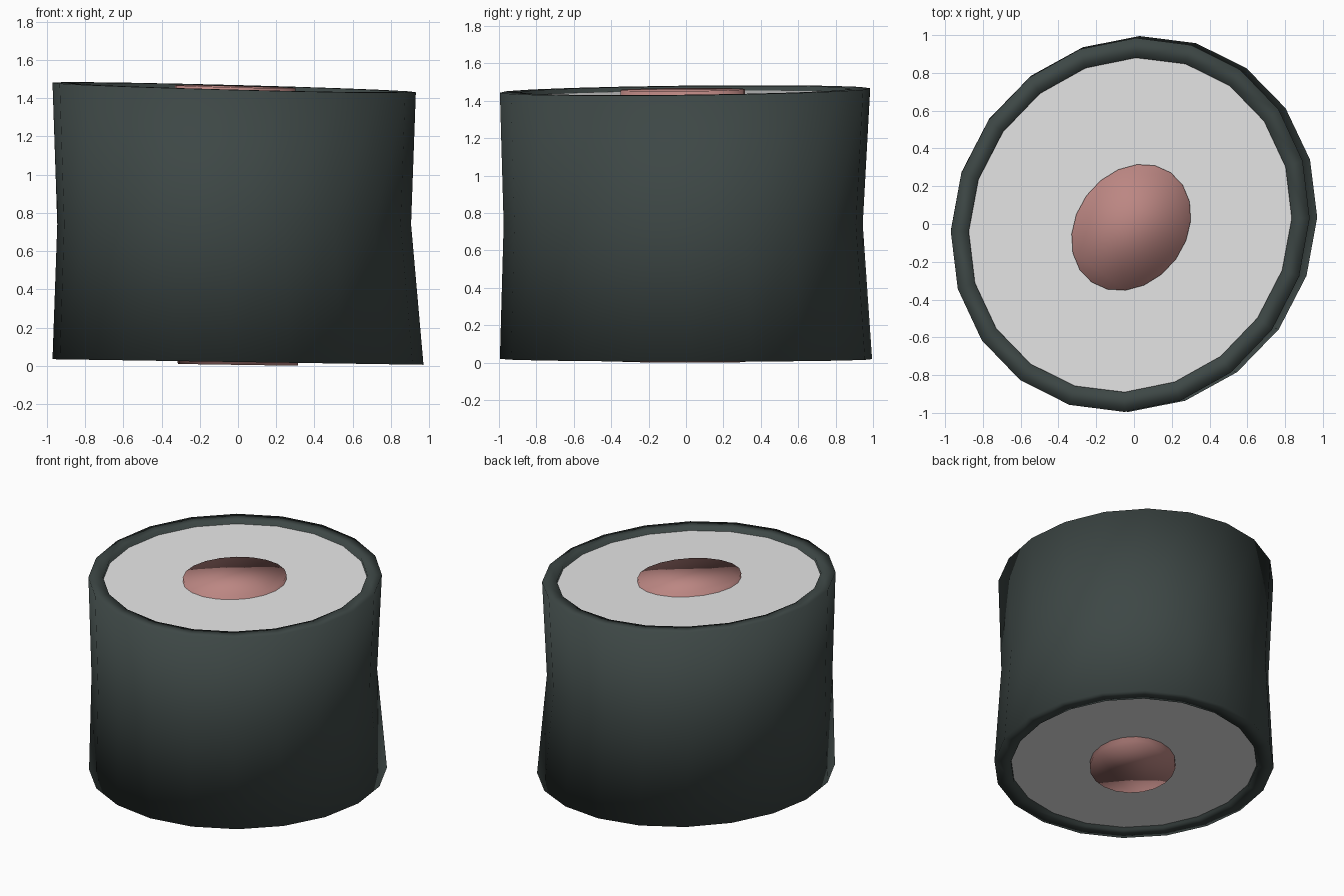
import bpy, bmesh, math

SIDES = 20

cube = bpy.data.objects.get("Cube")
if cube:
    bpy.data.objects.remove(cube, do_unlink=True)


def material(name, color):
    m = bpy.data.materials.new(name)
    m.use_nodes = True
    m.diffuse_color = (*color, 1)
    m.node_tree.nodes["Principled BSDF"].inputs["Base Color"].default_value = (*color, 1)
    return m


# Slanted cut planes of the two ends
def top(x, y):
    return 1.455 - 0.027 * x + 0.013 * y


def bottom(x, y):
    return 0.02 - 0.015 * x


def middle(x, y):
    return 0.74


def loft(name, mat, rings, capped, closed=False):
    """Join slightly skewed elliptical rings: (cx, cy, rx, ry, plane, offset)."""
    bm = bmesh.new()
    loops = []
    for cx, cy, rx, ry, plane, offset in rings:
        loop = []
        for i in range(SIDES):
            a = math.tau * i / SIDES
            x = cx + rx * math.cos(a) + 0.03 * math.sin(a)
            y = cy + ry * math.sin(a) + 0.035 * math.cos(a)
            loop.append(bm.verts.new((x, y, plane(x, y) + offset)))
        loops.append(loop)
    pairs = list(zip(loops, loops[1:]))
    if closed:
        pairs.append((loops[-1], loops[0]))
    for low, high in pairs:
        for i in range(SIDES):
            j = (i + 1) % SIDES
            bm.faces.new((low[i], low[j], high[j], high[i]))
    if capped:
        bm.faces.new(loops[0][::-1])
        bm.faces.new(loops[-1])
    bmesh.ops.recalc_face_normals(bm, faces=bm.faces)
    mesh = bpy.data.meshes.new(name)
    bm.to_mesh(mesh)
    bm.free()
    mesh.materials.append(mat)
    mesh.shade_smooth()
    obj = bpy.data.objects.new(name, mesh)
    bpy.context.collection.objects.link(obj)
    return obj


seaweed = material("dark seaweed green", (0.047, 0.063, 0.06))
white = material("rice white", (0.8, 0.8, 0.8))
pink = material("salmon pink", (0.5, 0.24, 0.225))

# Seaweed wrap: waisted outer wall, flat rims and inner wall
loft("seaweed_wrap", seaweed, [
    (0.0, 0.0, 0.855, 0.885, bottom, 0),
    (0.0, 0.0, 0.97, 0.995, bottom, 0),
    (-0.02, -0.015, 0.925, 0.96, middle, 0),
    (-0.02, -0.005, 0.95, 0.99, top, 0),
    (-0.02, -0.005, 0.855, 0.885, top, 0),
], capped=False, closed=True)

# Rice core, set slightly below the rims
rice = loft("rice_core", white, [
    (0.0, 0.0, 0.86, 0.89, bottom, 0.02),
    (-0.02, -0.005, 0.86, 0.89, top, -0.025),
], capped=True)
bpy.context.view_layer.objects.active = rice
rice.select_set(True)
bpy.ops.object.shade_smooth_by_angle(angle=math.radians(40))
rice.select_set(False)

# Round filling, standing slightly proud of the rice at both ends
loft("filling", pink, [
    (0.0, -0.015, 0.315, 0.333, bottom, -0.015),
    (-0.015, -0.018, 0.315, 0.333, top, 0.005),
], capped=True)
